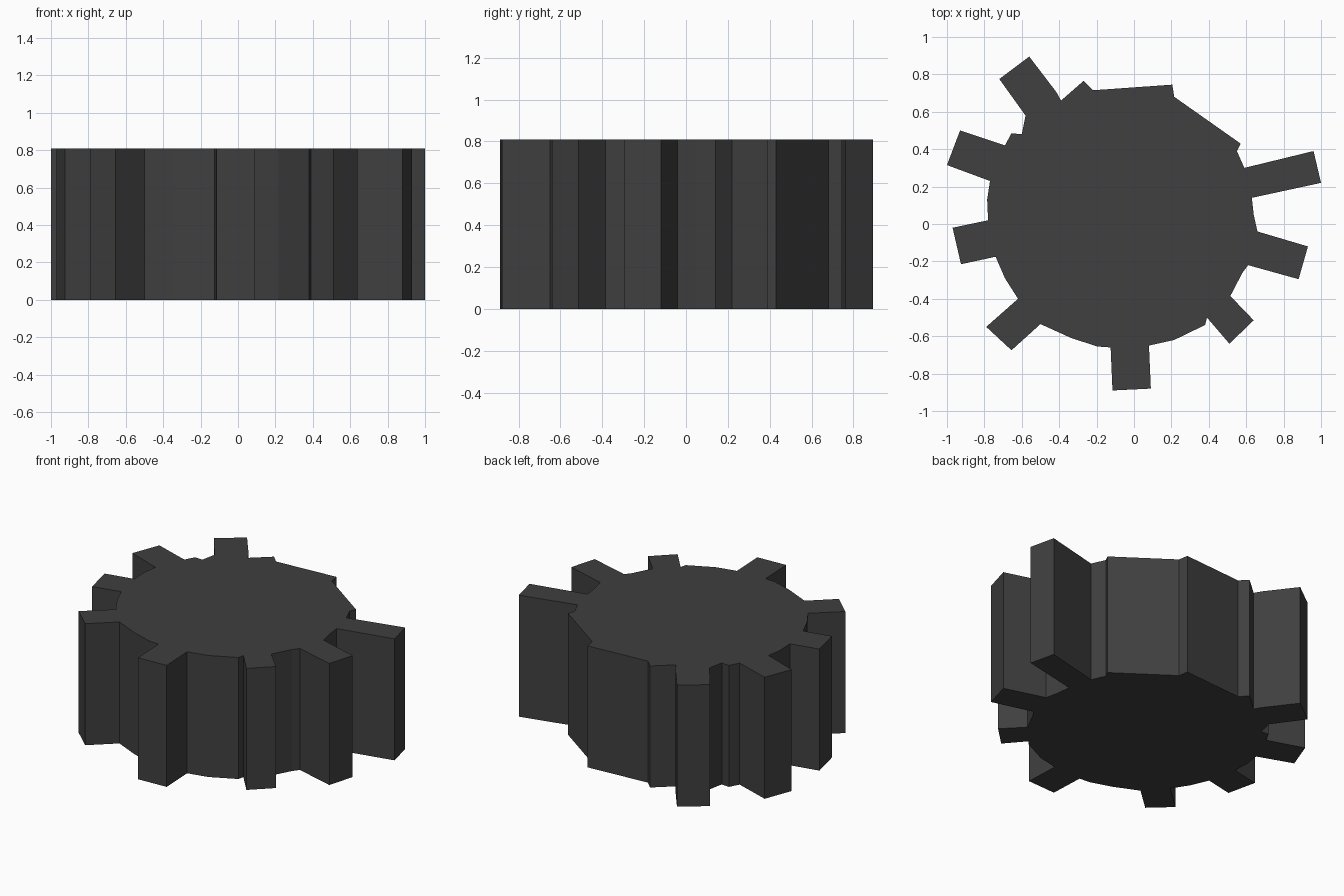
import bpy, bmesh

HEIGHT = 0.81

# Each tooth: root, tip, tip, root (counter-clockwise)
teeth = [
    [(0.63, 0.14), (1.00, 0.22), (0.96, 0.39), (0.59, 0.30)],
    [(-0.415, 0.705), (-0.56, 0.895), (-0.72, 0.775), (-0.58, 0.58)],
    [(-0.69, 0.42), (-0.93, 0.50), (-1.00, 0.315), (-0.77, 0.23)],
    [(-0.78, 0.02), (-0.97, -0.02), (-0.925, -0.215), (-0.74, -0.175)],
    [(-0.62, -0.40), (-0.79, -0.55), (-0.655, -0.675), (-0.50, -0.535)],
    [(-0.125, -0.66), (-0.115, -0.89), (0.09, -0.88), (0.08, -0.65)],
    [(0.39, -0.50), (0.51, -0.64), (0.64, -0.515), (0.515, -0.385)],
    [(0.61, -0.22), (0.88, -0.295), (0.93, -0.12), (0.66, -0.04)],
]
# Hub rim points following each tooth
rims = [
    [(0.55, 0.39), (0.57, 0.43), (0.215, 0.68), (0.205, 0.745),
     (-0.22, 0.715), (-0.27, 0.765), (-0.39, 0.66)],
    [(-0.60, 0.48), (-0.655, 0.485)],
    [(-0.785, 0.13)],
    [(-0.69, -0.29)],
    [(-0.335, -0.61), (-0.195, -0.655)],
    [(0.215, -0.62), (0.38, -0.54)],
    [(0.58, -0.26)],
    [(0.64, 0.05)],
]

# Gear: one outline extruded upward
outline = [p for tooth, rim in zip(teeth, rims) for p in tooth + rim]
bm = bmesh.new()
base = bm.faces.new([bm.verts.new((x, y, 0)) for x, y in outline])
top = bmesh.ops.extrude_face_region(bm, geom=[base], use_keep_orig=True)
bmesh.ops.translate(bm, vec=(0, 0, HEIGHT),
                    verts=[v for v in top["geom"] if isinstance(v, bmesh.types.BMVert)])
bmesh.ops.recalc_face_normals(bm, faces=bm.faces)
bmesh.ops.triangulate(bm, faces=[f for f in bm.faces if len(f.verts) > 4])
mesh = bpy.data.meshes.new("gear_wheel")
bm.to_mesh(mesh)
bm.free()
gear = bpy.data.objects.new("gear_wheel", mesh)
bpy.context.collection.objects.link(gear)

# Dark grey finish
dark = bpy.data.materials.new("dark_grey")
dark.diffuse_color = (0.05, 0.05, 0.05, 1)
mesh.materials.append(dark)
